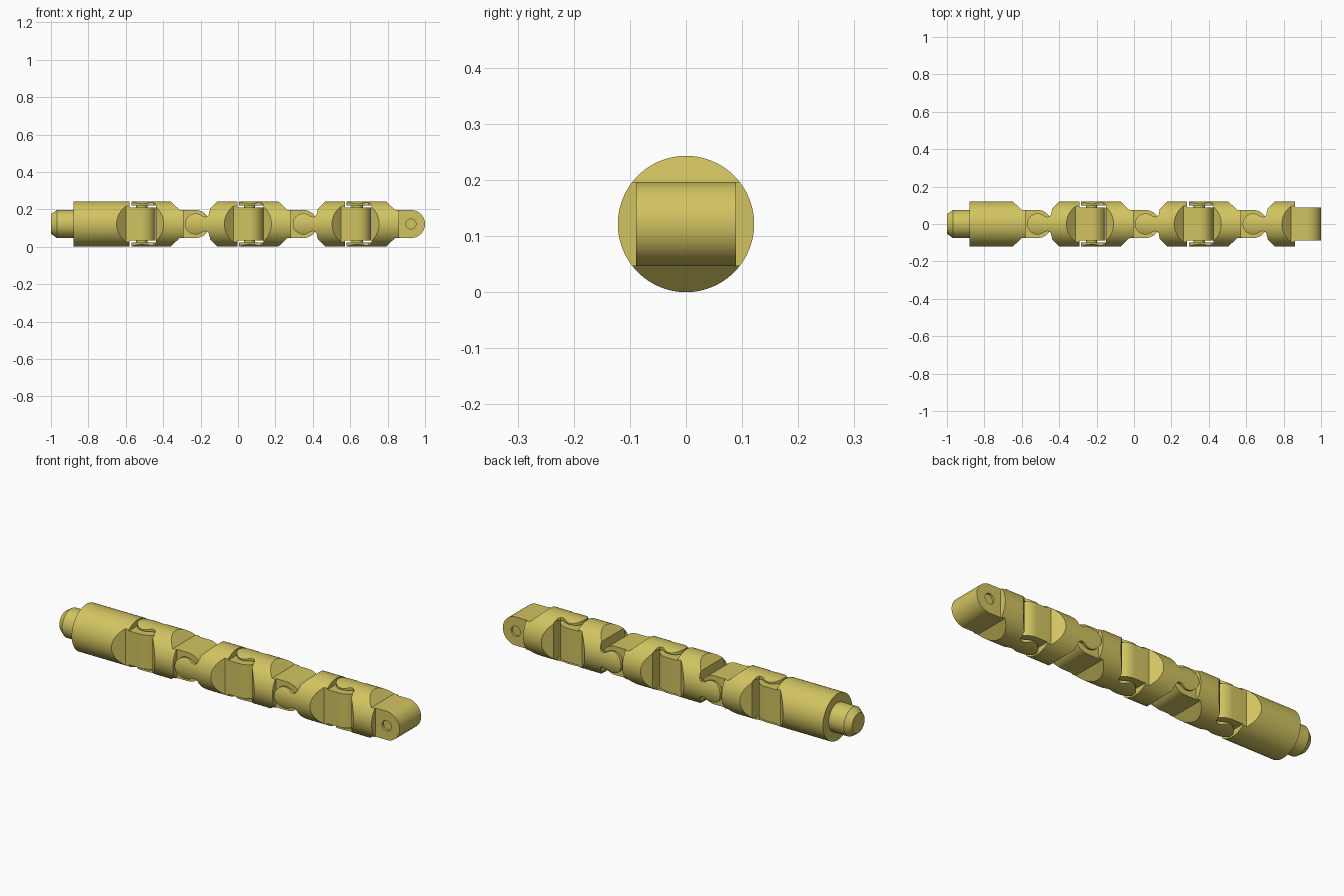
import bpy, bmesh, math
from mathutils import Matrix

R = 0.1215        # body radius
PITCH = 0.288     # distance between neighbouring pivots
FIRST = -0.515    # x of the first pivot
TR = 0.075        # tongue end radius
TW = 0.089        # tongue half width along its pivot

cube = bpy.data.objects.get("Cube")
if cube:
    bpy.data.objects.remove(cube, do_unlink=True)

brass = bpy.data.materials.new("brass_yellow")
brass.use_nodes = True
COL = (0.64, 0.55, 0.12, 1)
brass.diffuse_color = COL
brass.node_tree.nodes["Principled BSDF"].inputs["Base Color"].default_value = COL


def make(name, bm):
    bmesh.ops.recalc_face_normals(bm, faces=bm.faces)
    me = bpy.data.meshes.new(name)
    bm.to_mesh(me)
    bm.free()
    me.materials.append(brass)
    ob = bpy.data.objects.new(name, me)
    bpy.context.collection.objects.link(ob)
    return ob


def lathe_x(name, profile, n=96):
    """Closed solid turned around x from (x, radius) pairs."""
    bm = bmesh.new()
    rings = [[bm.verts.new((x, r * math.cos(2 * math.pi * i / n), r * math.sin(2 * math.pi * i / n)))
              for i in range(n)] for x, r in profile]
    for a, b in zip(rings, rings[1:]):
        for i in range(n):
            bm.faces.new((a[i], a[(i + 1) % n], b[(i + 1) % n], b[i]))
    bm.faces.new(rings[0])
    bm.faces.new(rings[-1])
    return make(name, bm)


def extrude(name, pts, half, vertical=False):
    """Outline in x and y pushed along z, or in x and z pushed along y."""
    bm = bmesh.new()
    f = bm.faces.new([bm.verts.new((x, y, -half)) for x, y in pts])
    top = bmesh.ops.extrude_face_region(bm, geom=[f])
    verts = [v for v in top["geom"] if isinstance(v, bmesh.types.BMVert)]
    bmesh.ops.translate(bm, verts=verts, vec=(0, 0, 2 * half))
    if vertical:
        bm.transform(Matrix.Rotation(math.pi / 2, 4, 'X'))
    return make(name, bm)


def cut(ob, tool, op):
    m = ob.modifiers.new("cut", 'BOOLEAN')
    m.operation, m.object, m.solver = op, tool, 'EXACT'
    bpy.context.view_layer.objects.active = ob
    bpy.ops.object.modifier_apply(modifier=m.name)
    bpy.data.objects.remove(tool, do_unlink=True)


def arc(cx, r, a0, a1, n=28):
    return [(cx + r * math.cos(math.radians(a0 + (a1 - a0) * i / n)),
             r * math.sin(math.radians(a0 + (a1 - a0) * i / n))) for i in range(n + 1)]


def mirrored(upper):
    return upper + [(x, -y) for x, y in reversed(upper)]


def smooth(ob):
    bpy.ops.object.select_all(action='DESELECT')
    ob.select_set(True)
    bpy.context.view_layer.objects.active = ob
    bpy.ops.object.shade_smooth_by_angle(angle=math.radians(30))


def side_outline(x0, q):
    """Side shape: full body, sloped shoulders, rounded tongue with pivot q."""
    upper = [(x0, 0.13), (q - 0.143, 0.13), (q - 0.085, TR)]
    return upper + arc(q, TR, 90, -90) + [(x, -z) for x, z in reversed(upper)]


def place(ob, x, turned):
    ob.location = (x, 0, R)
    ob.rotation_euler.x = math.pi / 2 if turned else 0
    smooth(ob)


# Base body with a tongue
base = lathe_x("base_body", [(-0.365, R), (0.1, R)])
cut(base, extrude("tool", side_outline(-0.5, 0), 0.2, True), 'INTERSECT')
cut(base, extrude("tool", mirrored([(-0.5, 0.13), (-0.065, 0.13), (-0.065, TW), (0.2, TW)]), 0.2), 'INTERSECT')
place(base, FIRST, True)

# Stepped end pin
pin = lathe_x("end_pin", [(-1, 0.052), (-0.968, TR), (-0.87, TR)])
place(pin, 0, False)


def make_link(name):
    """Fork around pivot 0, tongue around the next pivot, turned a quarter."""
    q = PITCH
    ob = lathe_x(name, [(-0.1, R), (q + 0.1, R)])
    plan = arc(0, 0.056, 180, 48, 20)[1:] + [
        (0.05, 0.038), (0.062, 0.04), (0.071, 0.05), (0.076, 0.08),
        (0.122, 0.126), (q - 0.065, 0.126), (q - 0.065, TW), (q + 0.12, TW)]
    cut(ob, extrude("tool", mirrored(plan), 0.2), 'INTERSECT')
    cut(ob, extrude("tool", side_outline(-0.2, q), 0.2, True), 'INTERSECT')
    slot = mirrored([(-0.2, 0.1), (0.0765, 0.1)])
    cut(ob, extrude("tool", slot, 0.2, True), 'DIFFERENCE')
    return ob


# Chain of links, each a quarter turn from the last, with pivot pins
for i in range(5):
    x = FIRST + i * PITCH
    link = make_link(f"link_{i + 1}")
    if i == 4:  # shallow pivot sockets on the free tongue
        for s in (1, -1):
            socket = extrude("tool", arc(PITCH, 0.027, 0, 345, 23), 0.012, True)
            socket.location.y = s * TW
            bpy.context.view_layer.update()
            cut(link, socket, 'DIFFERENCE')
    place(link, x, i % 2 == 1)
    pivot = extrude(f"pivot_pin_{i + 1}", arc(0, 0.03, 0, 345, 23), 0.105)
    place(pivot, x, i % 2 == 1)
